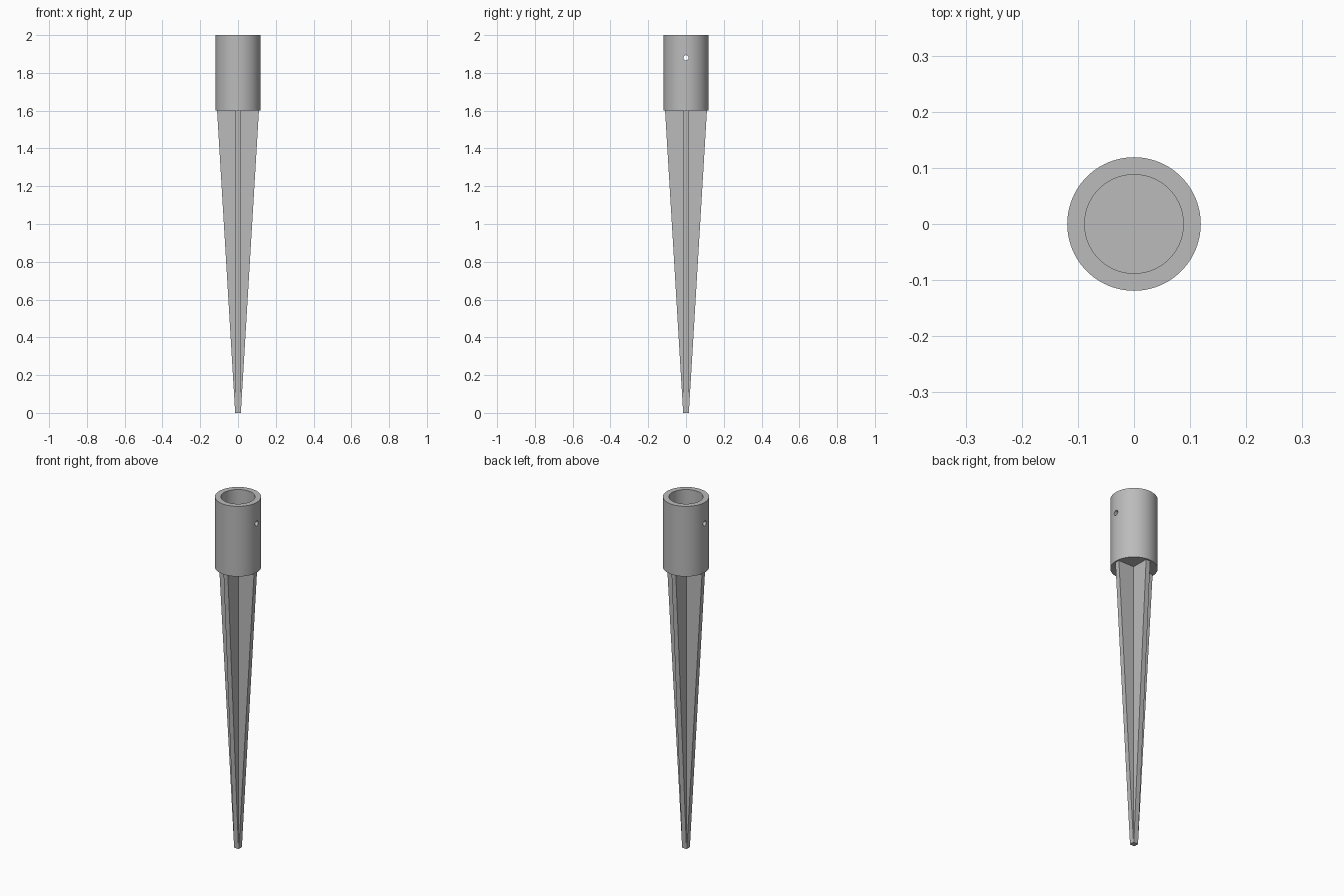
import bpy, bmesh
from math import radians
from mathutils import Matrix, Vector

cube = bpy.data.objects.get("Cube")
if cube:
    bpy.data.objects.remove(cube, do_unlink=True)

HEIGHT, COLLAR_Z = 2.0, 1.6
OUTER, INNER, FLOOR_Z = 0.119, 0.088, 1.62
FIN_T = 0.0135

steel = bpy.data.materials.new("galvanised grey")
steel.use_nodes = True
colour = (0.5, 0.5, 0.5, 1)
steel.diffuse_color = colour
steel.node_tree.nodes["Principled BSDF"].inputs["Base Color"].default_value = colour


def make_object(name, bm):
    bmesh.ops.recalc_face_normals(bm, faces=bm.faces)
    mesh = bpy.data.meshes.new(name)
    bm.to_mesh(mesh)
    bm.free()
    mesh.materials.append(steel)
    obj = bpy.data.objects.new(name, mesh)
    bpy.context.collection.objects.link(obj)
    return obj


# Socket: cup profile revolved around z
bm = bmesh.new()
profile = [(0, COLLAR_Z), (OUTER, COLLAR_Z), (OUTER, HEIGHT),
           (INNER, HEIGHT), (INNER, FLOOR_Z), (0, FLOOR_Z)]
verts = [bm.verts.new((r, 0, z)) for r, z in profile]
edges = [bm.edges.new(pair) for pair in zip(verts, verts[1:])]
bmesh.ops.spin(bm, geom=verts + edges, cent=(0, 0, 0), axis=(0, 0, 1),
               angle=radians(360), steps=96, use_merge=True)
bmesh.ops.remove_doubles(bm, verts=bm.verts, dist=0.0001)
socket = make_object("socket", bm)

# Bolt hole drilled through both walls along x
bm = bmesh.new()
bmesh.ops.create_cone(bm, cap_ends=True, segments=24, radius1=0.014, radius2=0.014, depth=0.4,
                      matrix=Matrix.Translation((0, 0, 1.88)) @ Matrix.Rotation(radians(90), 4, 'Y'))
cutter = make_object("bolt_hole_cutter", bm)
cutter.hide_render = True
drill = socket.modifiers.new("bolt hole", 'BOOLEAN')
drill.object = cutter
drill.operation = 'DIFFERENCE'
drill.solver = 'EXACT'
bpy.ops.object.select_all(action='DESELECT')
socket.select_set(True)
bpy.context.view_layer.objects.active = socket
bpy.ops.object.modifier_apply(modifier=drill.name)
bpy.data.objects.remove(cutter, do_unlink=True)
bpy.ops.object.shade_smooth_by_angle(angle=radians(30))

# Spike: cross section of four fins, tapering to the tip
bm = bmesh.new()


def cross_ring(reach, z):
    corners = [(reach, -FIN_T), (reach, FIN_T), (FIN_T, FIN_T)]
    return [bm.verts.new(Matrix.Rotation(radians(90 * q), 3, 'Z') @ Vector((x, y, z)))
            for q in range(4) for x, y in corners]


low, high = cross_ring(0.015, 0), cross_ring(0.111, COLLAR_Z + 0.005)
for i in range(len(low)):
    j = (i + 1) % len(low)
    bm.faces.new((low[i], low[j], high[j], high[i]))
bm.faces.new(low)
bm.faces.new(high)
make_object("finned_spike", bm)
